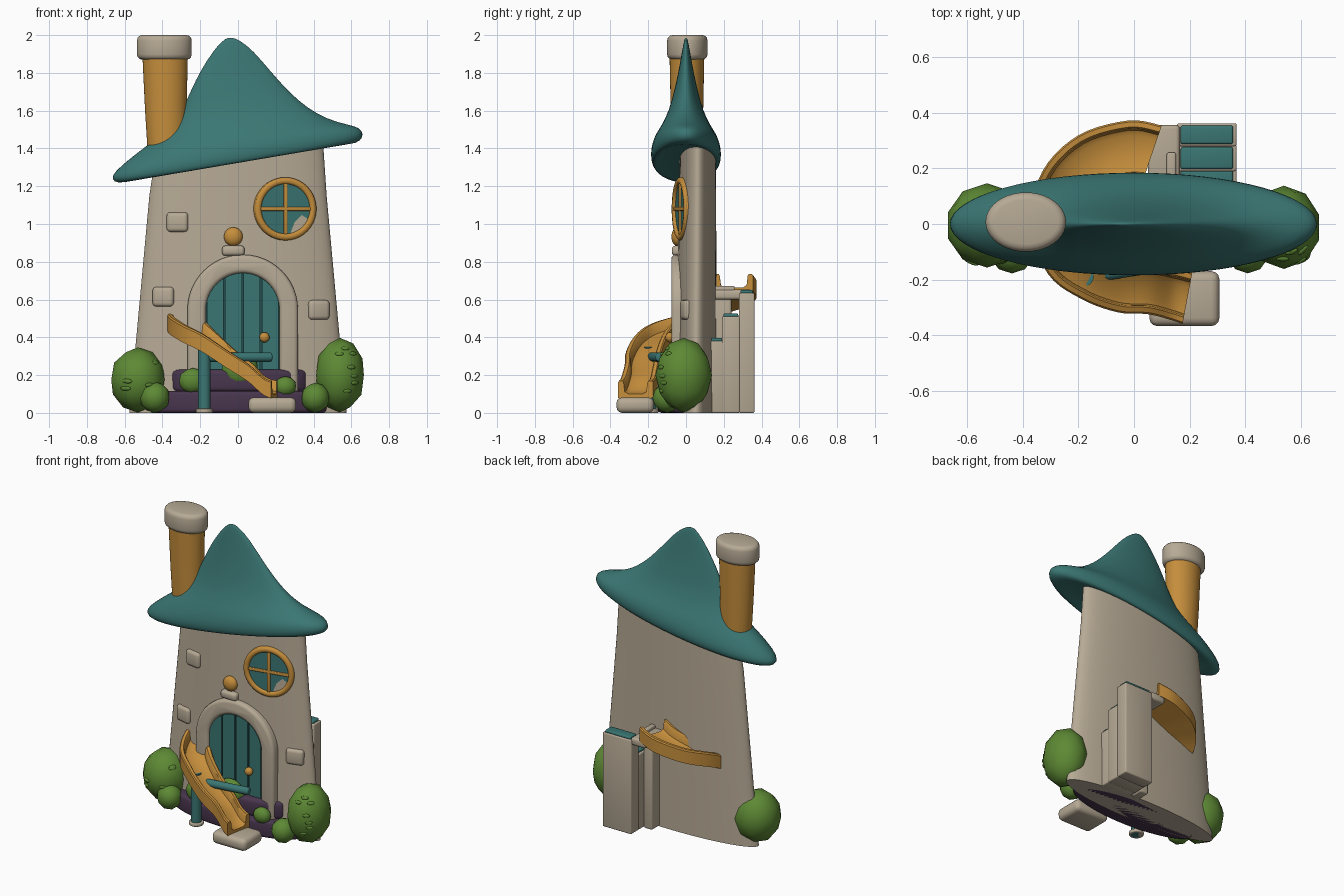
import bpy, bmesh, math, random
from mathutils import Vector, Matrix

if "Cube" in bpy.data.objects:
    bpy.data.objects.remove(bpy.data.objects["Cube"])

random.seed(4)


def material(name, rgb):
    m = bpy.data.materials.new(name)
    m.diffuse_color = (*rgb, 1)
    m.use_nodes = True
    m.node_tree.nodes["Principled BSDF"].inputs["Base Color"].default_value = m.diffuse_color
    return m


STONE = material("warm stone", (0.47, 0.40, 0.30))
TEAL = material("teal", (0.042, 0.18, 0.17))
DARK = material("dark teal", (0.015, 0.07, 0.07))
GOLD = material("golden wood", (0.56, 0.27, 0.045))
GREEN = material("leaf green", (0.11, 0.25, 0.035))
PURPLE = material("plum", (0.065, 0.036, 0.075))


def finish(name, bm, mat, bevel=0.0, angle=40, subdiv=0, segs=3):
    bmesh.ops.recalc_face_normals(bm, faces=bm.faces)
    if bevel:
        sharp = [e for e in bm.edges if e.calc_face_angle(0) > math.radians(35)]
        bmesh.ops.bevel(bm, geom=sharp, offset=bevel, segments=segs, profile=0.5,
                        affect='EDGES', clamp_overlap=True)
    me = bpy.data.meshes.new(name)
    bm.to_mesh(me)
    bm.free()
    me.materials.append(mat)
    o = bpy.data.objects.new(name, me)
    bpy.context.collection.objects.link(o)
    bpy.ops.object.select_all(action='DESELECT')
    o.select_set(True)
    bpy.context.view_layer.objects.active = o
    bpy.ops.object.shade_smooth_by_angle(angle=math.radians(angle))
    if subdiv:
        s = o.modifiers.new("smooth", 'SUBSURF')
        s.levels = s.render_levels = subdiv
    return o


def loft(name, rings, mat, **kw):
    bm = bmesh.new()
    vr = [[bm.verts.new(p) for p in r] for r in rings]
    n = len(rings[0])
    for a, b in zip(vr, vr[1:]):
        for i in range(n):
            bm.faces.new((a[i], a[(i + 1) % n], b[(i + 1) % n], b[i]))
    bm.faces.new(vr[0])
    bm.faces.new(vr[-1])
    return finish(name, bm, mat, **kw)


def ellipse(cx, cy, z, rx, ry, n=40, tilt=0.0):
    pts = []
    for i in range(n):
        a = math.tau * i / n
        pts.append((cx + rx * math.cos(a), cy + ry * math.sin(a), z + tilt * math.cos(a)))
    return pts


def box(name, lo, hi, mat, bevel=0.02, turn=0.0):
    lo, hi = Vector(lo), Vector(hi)
    bm = bmesh.new()
    m = Matrix.Translation((lo + hi) / 2) @ Matrix.Rotation(turn, 4, 'Z') @ Matrix.Diagonal((*(hi - lo), 1))
    bmesh.ops.create_cube(bm, size=1, matrix=m)
    return finish(name, bm, mat, bevel)


def ball(name, c, r, mat, sub=2):
    bm = bmesh.new()
    bmesh.ops.create_icosphere(bm, subdivisions=sub, radius=1,
                               matrix=Matrix.Translation(c) @ Matrix.Diagonal((*r, 1)))
    return finish(name, bm, mat, angle=60)


def prism(name, outline, y0, y1, mat, bevel=0.0):
    return loft(name, [[(x, y0, z) for x, z in outline], [(x, y1, z) for x, z in outline]],
                mat, bevel=bevel)


def rod(name, a, b, r, mat, bevel=0.0):
    a, b = Vector(a), Vector(b)
    q = (b - a).to_track_quat('Z', 'Y')
    ring = [Vector(p) for p in ellipse(0, 0, 0, r, r, 20)]
    return loft(name, [[a + q @ p for p in ring], [b + q @ p for p in ring]], mat, bevel=bevel)


# Tower: flattened, tapering body with a slanted top
def half_width(z):
    return 0.575 - 0.092 * z


def depth(z):
    return 0.052 + 0.008 * z, 0.112 - 0.012 * z   # centre y, half depth


def wall(x, z):
    cy, d = depth(z)
    w = half_width(z)
    k = math.sqrt(1 - (x / w) ** 2)
    return cy - d * k, math.atan2(d * x / w / w, k)   # y and surface turn


rings = []
for z in (0.0, 0.35, 0.7, 1.0, 1.15, 1.345):
    cy, d = depth(z)
    rings.append(ellipse(0, cy, z, half_width(z), d, 56, 0.075 if z > 1.3 else 0))
loft("tower", rings, STONE)

# Roof: drooping hat built from tilted oval rings (left x, left z, right x, right z, half depth)
hat = [(-0.055, 1.986, -0.025, 1.986, 0.004), (-0.08, 1.972, 0.01, 1.972, 0.01),
       (-0.13, 1.92, 0.08, 1.92, 0.02), (-0.20, 1.81, 0.18, 1.80, 0.04),
       (-0.25, 1.71, 0.27, 1.70, 0.062), (-0.30, 1.59, 0.37, 1.612, 0.09),
       (-0.38, 1.49, 0.48, 1.553, 0.128), (-0.50, 1.405, 0.58, 1.527, 0.163),
       (-0.62, 1.31, 0.645, 1.513, 0.182), (-0.675, 1.255, 0.67, 1.478, 0.188),
       (-0.665, 1.222, 0.655, 1.44, 0.182), (-0.61, 1.212, 0.60, 1.42, 0.167),
       (-0.46, 1.265, 0.47, 1.42, 0.13)]
loft("roof", [ellipse((a + c) / 2, 0, (b + d) / 2, (c - a) / 2, h, 32, (d - b) / 2)
              for a, b, c, d, h in hat], TEAL, subdiv=1, angle=80)

# Chimney and cap
loft("chimney", [ellipse(-0.375, 0.005, 1.33, 0.10, 0.08), ellipse(-0.382, 0.005, 1.6, 0.11, 0.086),
                 ellipse(-0.386, 0.005, 1.89, 0.12, 0.092)], GOLD)
loft("chimney_cap", [ellipse(-0.39, 0.007, 1.87, 0.145, 0.107),
                     ellipse(-0.39, 0.007, 2.0, 0.145, 0.107)], STONE, bevel=0.028)

# Wall stones
for i, (x, z) in enumerate([(-0.32, 1.01), (-0.395, 0.615), (0.427, 0.545)]):
    y, t = wall(x, z)
    box(f"wall_stone_{i}", (x - 0.058, y - 0.018, z - 0.052), (x + 0.058, y + 0.03, z + 0.052),
        STONE, 0.02, t)

# Round window: frame, glass and cross bars, turned to the wall
wx, wz = 0.25, 1.08
wy, wt = wall(wx, wz)
place = Matrix.Translation((wx, wy, wz)) @ Matrix.Rotation(math.radians(12), 4, 'Z')


def circle(r, y, n=40):
    return [(r * math.cos(math.tau * i / n), y, r * math.sin(math.tau * i / n)) for i in range(n)]


bm = bmesh.new()
hoop = [[bm.verts.new(p) for p in circle(r, y)]
        for r, y in ((0.132, 0.03), (0.132, -0.012), (0.141, -0.02), (0.157, -0.02), (0.167, -0.01), (0.167, 0.03))]
for a, b in zip(hoop, hoop[1:] + hoop[:1]):
    for i in range(40):
        bm.faces.new((a[i], a[(i + 1) % 40], b[(i + 1) % 40], b[i]))
parts = [finish("window_frame", bm, GOLD, angle=60),
         loft("window_glass", [circle(0.138, -0.005), circle(0.138, 0.02)], TEAL),
         box("window_bar_across", (-0.135, -0.016, -0.01), (0.135, 0.01, 0.01), GOLD, 0.005),
         box("window_bar_up", (-0.01, -0.016, -0.135), (0.01, 0.01, 0.135), GOLD, 0.005)]
for p in parts:
    p.matrix_world = place

# Doorway: stone arch, dark backing, four planks, knob
dx, spring, r_in, r_out = 0.025, 0.545, 0.195, 0.293


def arc(r, x0=-1, x1=1, n=24):
    a0, a1 = math.acos(max(-1, min(1, x0))), math.acos(max(-1, min(1, x1)))
    return [(dx + r * math.cos(a0 + (a1 - a0) * i / n), spring + r * math.sin(a0 + (a1 - a0) * i / n))
            for i in range(n + 1)]


arch = [(dx - r_out, 0.1)] + arc(r_out) + [(dx + r_out, 0.1), (dx + r_in, 0.1)] \
    + arc(r_in)[::-1] + [(dx - r_in, 0.1)]
prism("door_arch", arch, -0.078, 0.02, STONE, 0.022)
prism("door_backing", [(dx - r_in, 0.1)] + arc(r_in) + [(dx + r_in, 0.1)], -0.058, 0.0, DARK)
for i in range(4):
    a, b = -1 + i * 0.5 + 0.025, -0.5 + i * 0.5 - 0.025
    prism(f"door_plank_{i}", [(dx + a * r_in, 0.1)] + arc(r_in, a, b, 10) + [(dx + b * r_in, 0.1)],
          -0.066, -0.04, TEAL)
ball("door_knob", (0.14, -0.085, 0.40), (0.027, 0.024, 0.027), GOLD, 3)

# Lamp above the door
box("lamp_base", (-0.085, -0.075, 0.832), (0.035, 0.0, 0.885), STONE, 0.018)
ball("lamp_globe", (-0.025, -0.045, 0.933), (0.05, 0.032, 0.05), GOLD, 3)

# Plum planter tiers with low plants
loft("planter_lower", [ellipse(0, 0, z, 0.47, 0.15, 48) for z in (0, 0.115)], PURPLE, bevel=0.02)
loft("planter_upper", [ellipse(0.005, 0, z, 0.365, 0.12, 48) for z in (0.11, 0.23)], PURPLE, bevel=0.025)
for i, (x, y, z, r) in enumerate([(-0.24, -0.10, 0.17, 0.075), (0.01, -0.09, 0.23, 0.10), (0.25, -0.10, 0.14, 0.06)]):
    ball(f"planter_plant_{i}", (x, y, z), (r, 0.045, r * 0.9), GREEN)

# Bushes on both sides, large ones carrying a few raised leaves
for name, c, r, leaves in [("left_bush", (-0.53, -0.005, 0.175), (0.148, 0.152, 0.172), 7),
                           ("right_bush", (0.54, -0.012, 0.20), (0.133, 0.15, 0.197), 7),
                           ("left_small_bush", (-0.44, -0.10, 0.082), (0.08, 0.078, 0.082), 0),
                           ("right_small_bush", (0.41, -0.10, 0.08), (0.076, 0.078, 0.08), 0)]:
    ball(name, c, r, GREEN)
    for i in range(leaves):
        d = Vector((random.uniform(-0.7, 0.7), random.uniform(-1, -0.3), random.uniform(-0.6, 0.8))).normalized()
        p = [c[k] + 0.95 * d[k] * r[k] for k in range(3)]
        bpyo = ball(f"{name}_leaf_{i}", (0, 0, 0), (0.024, 0.012, 0.008), GREEN)
        bpyo.matrix_world = Matrix.Translation(p) @ d.to_track_quat('Z', 'Y').to_matrix().to_4x4()

# Slide winding from the back landing to the front: outer x, y, inner x, y, floor z
path = [(0.10, 0.355, 0.03, 0.15, 0.665), (-0.02, 0.373, -0.02, 0.15, 0.63),
        (-0.20, 0.32, -0.11, 0.13, 0.585), (-0.33, 0.19, -0.17, 0.08, 0.54),
        (-0.375, 0.0, -0.20, 0.0, 0.46), (-0.31, -0.18, -0.16, -0.06, 0.405),
        (-0.19, -0.27, -0.10, -0.10, 0.345), (-0.06, -0.318, -0.01, -0.13, 0.26),
        (0.05, -0.325, 0.08, -0.145, 0.19), (0.13, -0.345, 0.15, -0.16, 0.12),
        (0.175, -0.36, 0.21, -0.175, 0.10)]
keys = [Vector(p) for p in path]
samples = []
for i in range(len(keys) - 1):
    p0, p1, p2, p3 = keys[max(i - 1, 0)], keys[i], keys[i + 1], keys[min(i + 2, len(keys) - 1)]
    for s in range(5):
        t = s / 5
        samples.append(0.5 * (2 * p1 + (p2 - p0) * t + (2 * p0 - 5 * p1 + 4 * p2 - p3) * t * t
                              + (3 * p1 - p0 - 3 * p2 + p3) * t ** 3))
samples.append(keys[-1])
trough = [(0, -0.022), (0, 0.062), (0.006, 0.07), (0.024, 0.07), (0.03, 0.062), (0.036, 0.012), (0.055, 0)]
rings = []
for s in samples:
    out, inn = Vector((s[0], s[1], s[4])), Vector((s[2], s[3], s[4]))
    across = (inn - out).normalized()
    up = Vector((0, 0, 1))
    rings.append([out + across * u + up * v for u, v in trough]
                 + [inn - across * u + up * v for u, v in reversed(trough)])
loft("slide", rings, GOLD, angle=35)

# Slide support post, brace and landing stone
rod("slide_post", (-0.178, -0.19, 0.0), (-0.178, -0.19, 0.35), 0.033, TEAL)
rod("slide_post_foot", (-0.178, -0.19, 0.0), (-0.178, -0.19, 0.022), 0.046, STONE, 0.006)
rod("slide_brace", (-0.178, -0.19, 0.295), (0.18, -0.135, 0.295), 0.025, TEAL, 0.01)
box("landing_stone", (0.055, -0.368, 0.0), (0.308, -0.17, 0.082), STONE, 0.03)

# Rear stairs rising away from the wall, with teal treads
for i, (y0, y1, z) in enumerate([(0.08, 0.20, 0.38), (0.19, 0.285, 0.51), (0.28, 0.363, 0.635)]):
    box(f"stair_block_{i}", (0.155, y0, 0.0), (0.37, y1, z), STONE, 0.008)
    box(f"stair_tread_{i}", (0.168, max(y0 + 0.008, 0.12), z - 0.005), (0.357, y1 - 0.008, z + 0.016), TEAL, 0.008)

# Platform joining stairs and slide, with its pillar
box("stair_platform", (0.05, 0.14, 0.60), (0.165, 0.357, 0.652), STONE, 0.015)
box("platform_pillar", (0.085, 0.13, 0.0), (0.15, 0.24, 0.62), STONE, 0.012)
box("platform_post", (0.118, 0.15, 0.6), (0.152, 0.258, 0.672), STONE, 0.008)
